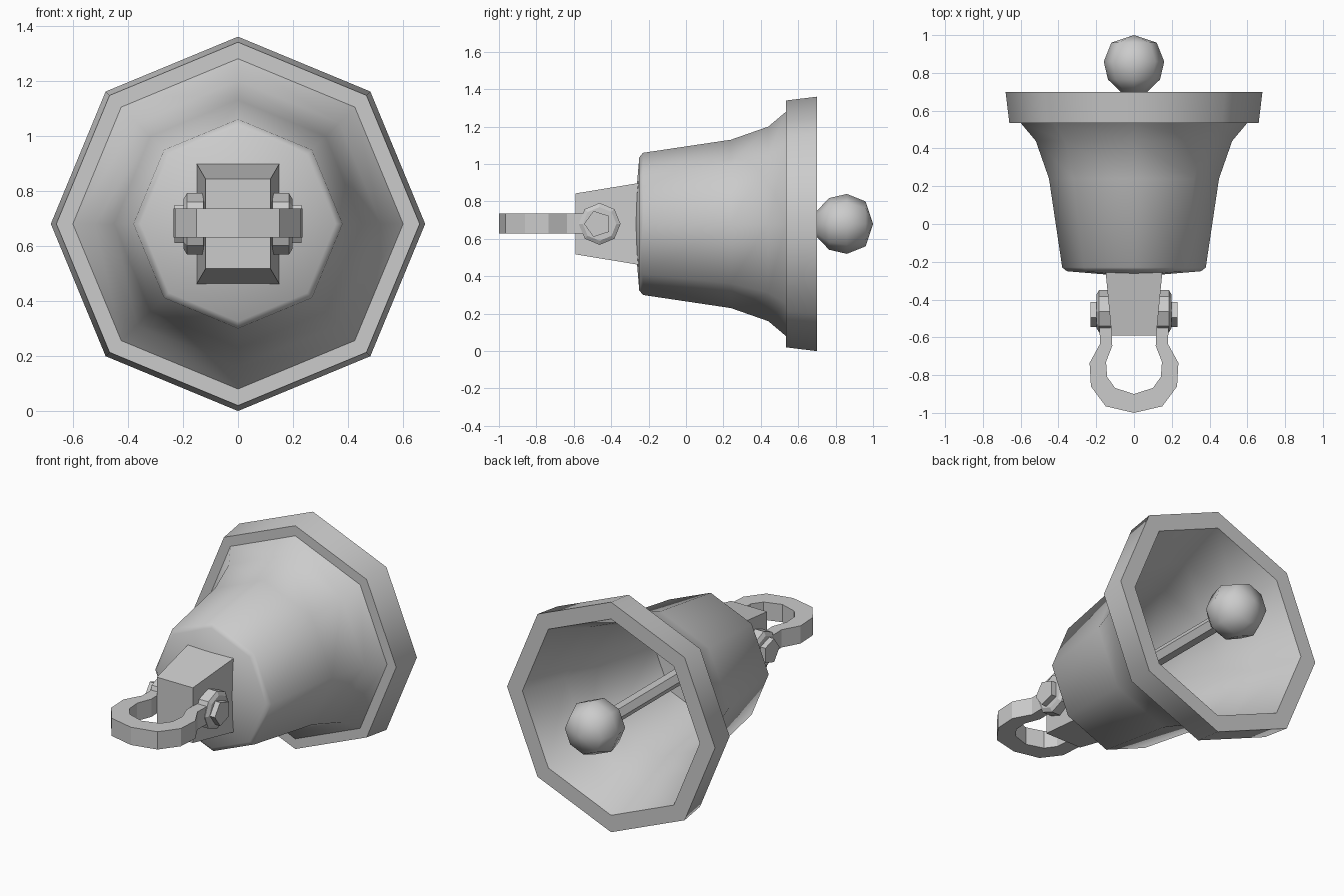
import bpy, bmesh, math
from mathutils import Vector

if "Cube" in bpy.data.objects:
    bpy.data.objects.remove(bpy.data.objects["Cube"])

CZ = 0.68  # height of the bell axis


def finish(name, bm, smooth=None):
    bmesh.ops.remove_doubles(bm, verts=bm.verts, dist=1e-5)
    bmesh.ops.recalc_face_normals(bm, faces=bm.faces)
    me = bpy.data.meshes.new(name)
    bm.to_mesh(me)
    bm.free()
    ob = bpy.data.objects.new(name, me)
    bpy.context.collection.objects.link(ob)
    if smooth:
        bpy.ops.object.select_all(action='DESELECT')
        ob.select_set(True)
        bpy.context.view_layer.objects.active = ob
        bpy.ops.object.shade_smooth_by_angle(angle=math.radians(smooth))
    return ob


def lathe(name, profile, sides, smooth=None, axis='Y', origin=(0, 0, CZ), phase=0.0):
    """Turn (along, radius) points around the y or x axis."""
    bm = bmesh.new()
    rings = []
    for t, r in profile:
        if r == 0:
            p = (0, t, 0) if axis == 'Y' else (t, 0, 0)
            rings.append([bm.verts.new(Vector(origin) + Vector(p))] * sides)
            continue
        ring = []
        for i in range(sides):
            a = phase + math.tau * i / sides
            c, s = r * math.cos(a), r * math.sin(a)
            p = (c, t, s) if axis == 'Y' else (t, c, s)
            ring.append(bm.verts.new(Vector(origin) + Vector(p)))
        rings.append(ring)
    for a, b in zip(rings, rings[1:]):
        for i in range(sides):
            j = (i + 1) % sides
            bm.faces.new(list(dict.fromkeys((a[i], a[j], b[j], b[i]))))
    return finish(name, bm, smooth)


# Bell body: outer wall, flared lip and hollow inside
lathe("bell_body", [(-0.28, 0), (-0.25, 0.355), (-0.23, 0.38), (0.24, 0.45), (0.44, 0.52),
                    (0.535, 0.60), (0.535, 0.66), (0.70, 0.68), (0.70, 0.58), (0.44, 0.48),
                    (0.24, 0.41), (-0.19, 0.345), (-0.22, 0)], 8, 50)

# Clapper ball and rod
lathe("clapper_ball", [(1.0, 0), (0.96, 0.12), (0.86, 0.16), (0.765, 0.138),
                       (0.70, 0.07), (0.70, 0)], 8, 50)
lathe("clapper_rod", [(-0.24, 0), (-0.24, 0.045), (0.74, 0.045), (0.74, 0)], 6)

# Tapered hanger block
bm = bmesh.new()
bmesh.ops.create_cube(bm, size=2)
for v in bm.verts:
    back = v.co.y > 0
    v.co = Vector((v.co.x * (0.15 if back else 0.118), -0.255 if back else -0.59,
                   CZ + v.co.z * (0.218 if back else 0.163)))
finish("hanger_block", bm)

# Shackle: strap between an outer and an inner half outline, mirrored
outer = [(0, -1.0), (0.15, -0.965), (0.228, -0.86), (0.235, -0.735), (0.18, -0.635), (0.185, -0.46)]
inner = [(0, -0.90), (0.10, -0.868), (0.142, -0.81), (0.148, -0.73), (0.115, -0.645), (0.12, -0.46)]
half = list(zip(outer, inner))
path = [((-o[0], o[1]), (-i[0], i[1])) for o, i in half[:0:-1]] + half
bm = bmesh.new()
loops = []
for o, i in path:
    loops.append([bm.verts.new((*p, z)) for p, z in
                  ((o, 0.63), (o, 0.735), (i, 0.735), (i, 0.63))])
for a, b in zip(loops, loops[1:]):
    for k in range(4):
        bm.faces.new((a[k], a[(k + 1) % 4], b[(k + 1) % 4], b[k]))
bm.faces.new(loops[0])
bm.faces.new(loops[-1])
finish("shackle", bm)

# Shackle eyes and bolt heads on both sides
for side, s in (("right", 1), ("left", -1)):
    lathe(f"shackle_eye_{side}", [(s * 0.115, 0), (s * 0.125, 0.112), (s * 0.185, 0.112),
                                  (s * 0.198, 0.09), (s * 0.198, 0)],
          8, None, 'X', (0, -0.462, CZ))
    lathe(f"bolt_head_{side}", [(s * 0.16, 0), (s * 0.16, 0.073), (s * 0.23, 0.073), (s * 0.23, 0)],
          5, None, 'X', (0, -0.472, CZ), math.pi)
